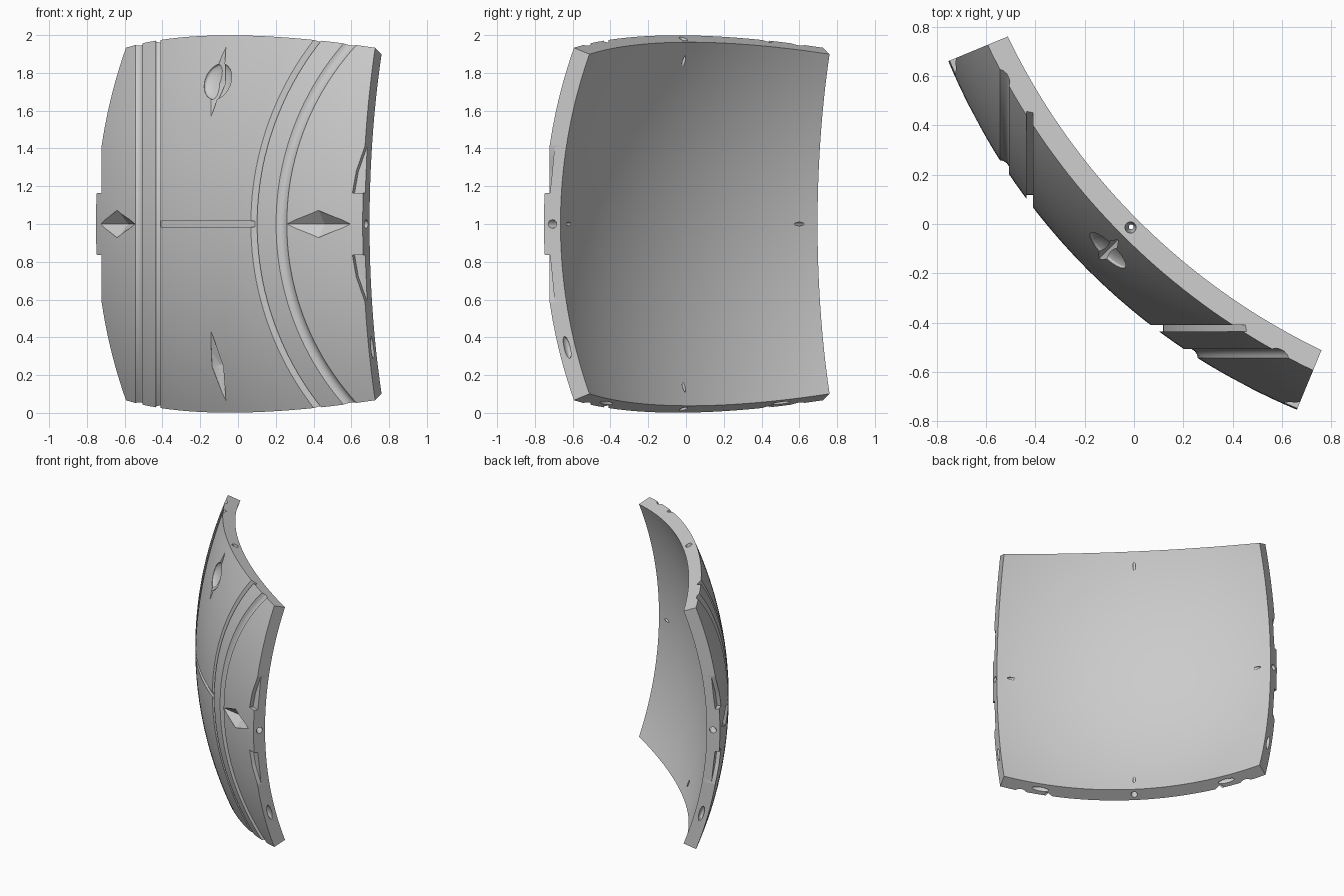
import bpy, bmesh, math
from mathutils import Matrix, Vector

cube = bpy.data.objects.get("Cube")
if cube:
    bpy.data.objects.remove(cube, do_unlink=True)

# Local frame: u along the panel, v up, n outward; origin at the sphere centre
R_OUT, R_IN, HALF = 2.61, 2.515, math.radians(22.5)
S = math.sqrt(0.5)
CENTRE = 2.346 * S
FRAME = Matrix(((S, 0, -S, CENTRE), (-S, 0, -S, CENTRE), (0, 1, 0, 1), (0, 0, 0, 1)))
U, V, N = Vector((1, 0, 0)), Vector((0, 1, 0)), Vector((0, 0, 1))
cutters = []


def finish(name, bm, cutter=True):
    bmesh.ops.recalc_face_normals(bm, faces=bm.faces)
    mesh = bpy.data.meshes.new(name)
    bm.to_mesh(mesh)
    bm.free()
    mesh.transform(FRAME)
    ob = bpy.data.objects.new(name, mesh)
    bpy.context.collection.objects.link(ob)
    if cutter:
        ob.hide_render = True
        cutters.append(ob)
    return ob


def hull(name, points):
    bm = bmesh.new()
    verts = [bm.verts.new(p) for p in points]
    bmesh.ops.convex_hull(bm, input=verts)
    finish(name, bm)


def ring(name, axis, e1, e2, section, half_angle, steps=48):
    """Sweep a (distance along axis, radius) section along an arc."""
    bm = bmesh.new()
    loops = []
    for i in range(steps + 1):
        a = half_angle * (2 * i / steps - 1)
        out = e1 * math.cos(a) + e2 * math.sin(a)
        loops.append([bm.verts.new(axis * d + out * r) for d, r in section])
    k = len(section)
    for a, b in zip(loops, loops[1:]):
        for j in range(k):
            bm.faces.new((a[j], a[(j + 1) % k], b[(j + 1) % k], b[j]))
    bm.faces.new(loops[0])
    bm.faces.new(loops[-1])
    finish(name, bm)


def ellipsoid(name, centre, axes, radii):
    bm = bmesh.new()
    bmesh.ops.create_uvsphere(bm, u_segments=24, v_segments=12, radius=1)
    for vert in bm.verts:
        vert.co = centre + sum((a * r * c for a, r, c in zip(axes, radii, vert.co)), Vector())
    finish(name, bm)


# Curved panel: a square patch of a thick spherical shell
bm = bmesh.new()
STEPS = 40
layers = []
for radius in (R_OUT, R_IN):
    tans = [math.tan(HALF * (2 * i / STEPS - 1)) for i in range(STEPS + 1)]
    layers.append([[bm.verts.new(Vector((a, b, 1)).normalized() * radius)
                    for a in tans] for b in tans])
for g in layers:
    for j in range(STEPS):
        for i in range(STEPS):
            bm.faces.new((g[j][i], g[j][i + 1], g[j + 1][i + 1], g[j + 1][i]))
o, q = layers
for i in range(STEPS):
    for e in (0, STEPS):
        bm.faces.new((o[e][i], o[e][i + 1], q[e][i + 1], q[e][i]))
        bm.faces.new((o[i][e], o[i + 1][e], q[i + 1][e], q[i][e]))
panel = finish("curved_panel", bm, cutter=False)

# Curved grooves: a narrow square one and a rounded one on each side
for s in (-1, 1):
    axis, e1 = Vector((s * S, 0, S)), Vector((-s * S, 0, S))
    r = math.sqrt(R_OUT ** 2 - 2.081 ** 2)
    ring("narrow_groove", axis, e1, V, [(2.069, r - 0.033), (2.094, r - 0.033),
                                        (2.094, r + 0.1), (2.069, r + 0.1)], 0.8)
    mid = Vector((2.184, math.sqrt(R_OUT ** 2 - 2.184 ** 2))) * (1 + 0.024 / R_OUT)
    circle = [(mid.x + 0.042 * math.cos(math.tau * k / 16),
               mid.y + 0.042 * math.sin(math.tau * k / 16)) for k in range(16)]
    ring("rounded_groove", axis, e1, V, circle, 0.85)

# Straight groove joining the two narrow ones
ring("cross_groove", V, N, U, [(-0.017, R_OUT - 0.018), (0.017, R_OUT - 0.018),
                               (0.017, R_OUT + 0.1), (-0.017, R_OUT + 0.1)], 0.137)

# Details repeated on all four edges
for along, side in ((U, V), (-U, V), (V, U), (-V, U)):
    upright = abs(along.y) > 0.5
    # Diamond recess, narrower with a round scoop at top and bottom
    ang = math.radians(16.8)
    normal = N * math.cos(ang) + along * math.sin(ang)
    tangent = along * math.cos(ang) - N * math.sin(ang)
    c = normal * (R_OUT - 0.004)
    width = 0.045 if upright else 0.075
    hull("diamond_recess", [c + tangent * 0.2, c - tangent * 0.2, c + side * width,
                            c - side * width, c + normal * 0.07, c - normal * 0.065])
    if upright:
        ellipsoid("round_scoop", c, (side, tangent, normal), (0.1, 0.1, 0.035))
    # Tapered pin hole that breaks through the inner face
    base = along * 1.01 + N * 2.365
    hull("pin_hole", [base - along * 0.24] + [
        base + side * 0.026 * math.cos(math.tau * k / 20) + N * 0.026 * math.sin(math.tau * k / 20)
        for k in range(20)])
    # Oval slots in the edge wall
    wall = along * math.sin(HALF) + N * math.cos(HALF)
    across = along * math.cos(HALF) - N * math.sin(HALF)
    for s in (-1, 1):
        direction = (wall + side * s * 0.264).normalized()
        run = across.cross(direction)
        ellipsoid("oval_slot", direction * 2.562, (run, direction, across), (0.06, 0.017, 0.03))

# Fin-shaped notches on the left and right edges
for su in (-1, 1):
    for sv in (-1, 1):
        pts = []
        for u, v in ((0.94, 0.165), (1.1, 0.165), (1.1, 0.45), (0.99, 0.43), (0.953, 0.28)):
            d = Vector((su * u, sv * v, math.sqrt(R_OUT ** 2 - u * u - v * v))).normalized()
            pts += [d * (R_OUT - 0.028), d * (R_OUT + 0.08)]
        hull("edge_notch", pts)

# Cut everything and bake the result
for cutter in cutters:
    mod = panel.modifiers.new(cutter.name, "BOOLEAN")
    mod.operation, mod.solver, mod.object = "DIFFERENCE", "EXACT", cutter
bpy.context.view_layer.update()
graph = bpy.context.evaluated_depsgraph_get()
baked = bpy.data.meshes.new_from_object(panel.evaluated_get(graph))
panel.modifiers.clear()
panel.data = baked
for cutter in cutters:
    bpy.data.objects.remove(cutter, do_unlink=True)

# Plain grey material
grey = bpy.data.materials.new("light_grey")
grey.use_nodes = True
grey.diffuse_color = (0.6, 0.6, 0.6, 1)
grey.node_tree.nodes["Principled BSDF"].inputs["Base Color"].default_value = (0.6, 0.6, 0.6, 1)
panel.data.materials.clear()
panel.data.materials.append(grey)

# Smooth surface with crisp cut edges
bpy.ops.object.select_all(action="DESELECT")
panel.select_set(True)
bpy.context.view_layer.objects.active = panel
bpy.ops.object.shade_smooth_by_angle(angle=math.radians(25))
weighted = panel.modifiers.new("even_normals", "WEIGHTED_NORMAL")
weighted.keep_sharp = True
